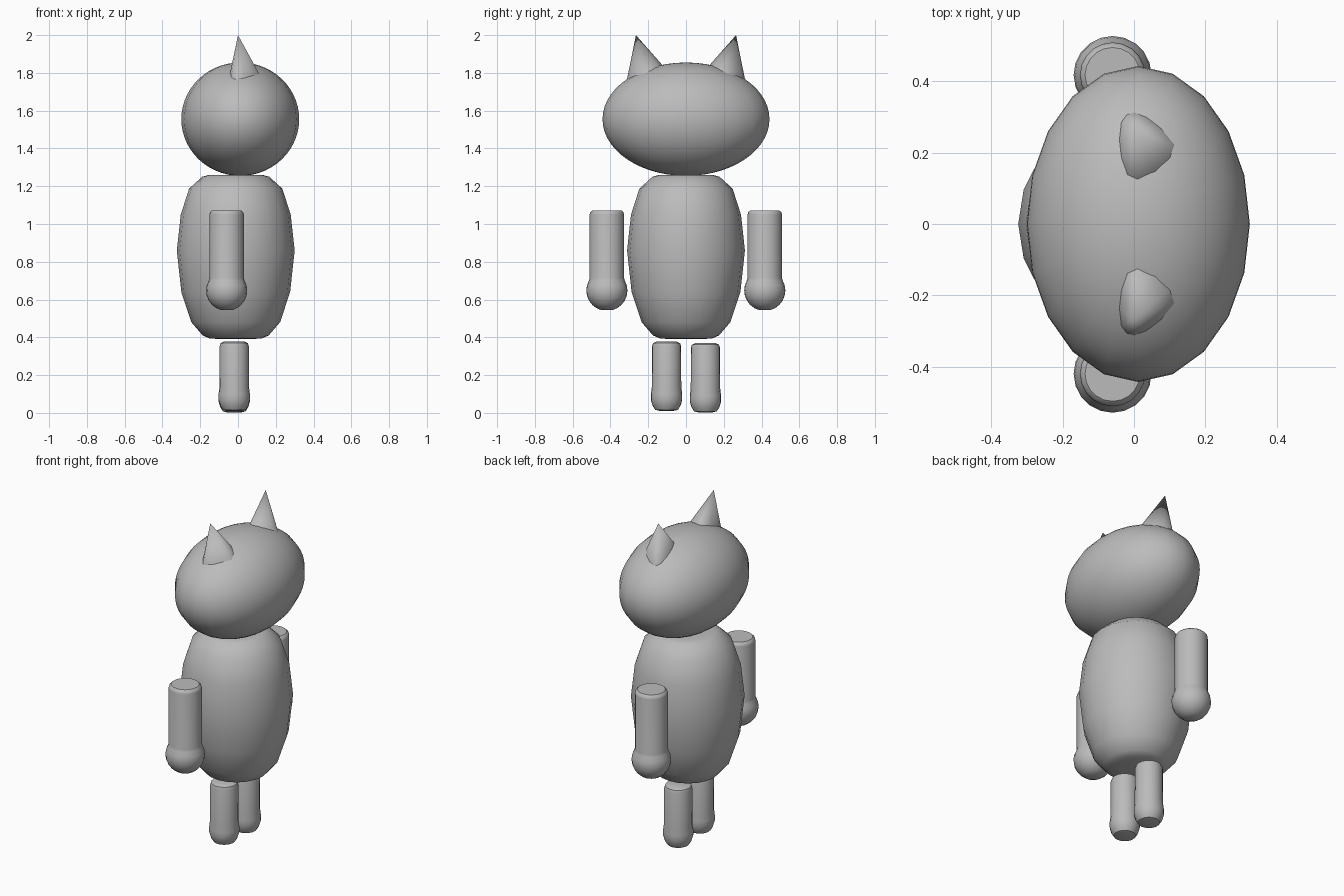
import bpy
import bmesh
import math
from mathutils import Vector

default_cube = bpy.data.objects.get("Cube")
if default_cube:
    bpy.data.objects.remove(default_cube, do_unlink=True)

SIDES = 20
grey = bpy.data.materials.new("plain grey")
grey.use_nodes = True
color = (0.5, 0.5, 0.5, 1)
grey.diffuse_color = color
grey.node_tree.nodes["Principled BSDF"].inputs["Base Color"].default_value = color


def finish(name, bm, angle=40):
    bmesh.ops.recalc_face_normals(bm, faces=bm.faces)
    mesh = bpy.data.meshes.new(name)
    bm.to_mesh(mesh)
    bm.free()
    obj = bpy.data.objects.new(name, mesh)
    bpy.context.collection.objects.link(obj)
    mesh.materials.append(grey)
    bpy.ops.object.select_all(action='DESELECT')
    obj.select_set(True)
    bpy.context.view_layer.objects.active = obj
    bpy.ops.object.shade_smooth_by_angle(angle=math.radians(angle))
    return obj


def turned(name, profile, x, y, dz=0):
    """Capped round part from (radius, height) pairs, listed bottom to top."""
    bm = bmesh.new()
    rings = []
    for r, z in profile:
        rings.append([bm.verts.new((x + r * math.cos(a), y + r * math.sin(a), z + dz))
                      for a in (math.tau * i / SIDES for i in range(SIDES))])
    for low, high in zip(rings, rings[1:]):
        for i in range(SIDES):
            j = (i + 1) % SIDES
            bm.faces.new((low[i], low[j], high[j], high[i]))
    bm.faces.new(rings[0][::-1])
    bm.faces.new(rings[-1])
    return finish(name, bm)


# Head: a ball stretched sideways
head_center = Vector((0.012, 0, 1.555))
head_size = Vector((0.312, 0.442, 0.3))
bm = bmesh.new()
bmesh.ops.create_uvsphere(bm, u_segments=SIDES, v_segments=28, radius=1)
bmesh.ops.scale(bm, vec=head_size, verts=bm.verts)
bmesh.ops.translate(bm, vec=head_center, verts=bm.verts)
finish("head", bm)


# Ears: leaning cones whose outline follows the head surface
def on_head(x, y):
    u = (x - head_center.x) / head_size.x
    v = y / head_size.y
    return Vector((x, y, head_center.z + head_size.z * math.sqrt(1 - u * u - v * v)))


ear_outline = [(-0.035, 0.285), (-0.02, 0.305), (0, 0.312), (0.035, 0.298),
               (0.075, 0.268), (0.112, 0.222), (0.1, 0.185), (0.06, 0.148),
               (0.01, 0.126), (-0.018, 0.138), (-0.035, 0.185), (-0.041, 0.235)]
for name, side in (("left_ear", 1), ("right_ear", -1)):
    bm = bmesh.new()
    tip = Vector((0, 0.265 * side, 2))
    apex = bm.verts.new(tip)
    base = [bm.verts.new(tip + 1.2 * (on_head(x, y * side) - tip)) for x, y in ear_outline]
    for i, vert in enumerate(base):
        bm.faces.new((apex, vert, base[(i + 1) % len(base)]))
    bm.faces.new(base)
    finish(name, bm, 50)

# Body: a rounded barrel
turned("body", [(0.08, 0.39), (0.14, 0.395), (0.175, 0.41), (0.235, 0.48),
                (0.288, 0.64), (0.312, 0.86), (0.291, 1.05), (0.247, 1.187),
                (0.178, 1.25), (0.145, 1.259), (0.08, 1.26)], -0.012, 0)

# Arms: straight tubes ending in round hands
hand = [(0.109 * math.sin(a), 0.648 - 0.108 * math.cos(a))
        for a in (math.radians(d) for d in range(15, 121, 15))]
arm = hand + [(0.091, 0.715), (0.091, 1.05), (0.088, 1.062), (0.077, 1.072)]
for name, y in (("left_arm", 0.417), ("right_arm", -0.419)):
    turned(name, arm, -0.06, y)

# Legs: short tubes with slightly swollen feet
leg = [(0.035, 0.002), (0.06, 0.008), (0.074, 0.03), (0.083, 0.06), (0.083, 0.09),
       (0.078, 0.13), (0.077, 0.345), (0.072, 0.361), (0.055, 0.369)]
for name, y, lift in (("left_leg", 0.103, 0), ("right_leg", -0.103, 0.008)):
    turned(name, leg, -0.02, y, lift)
